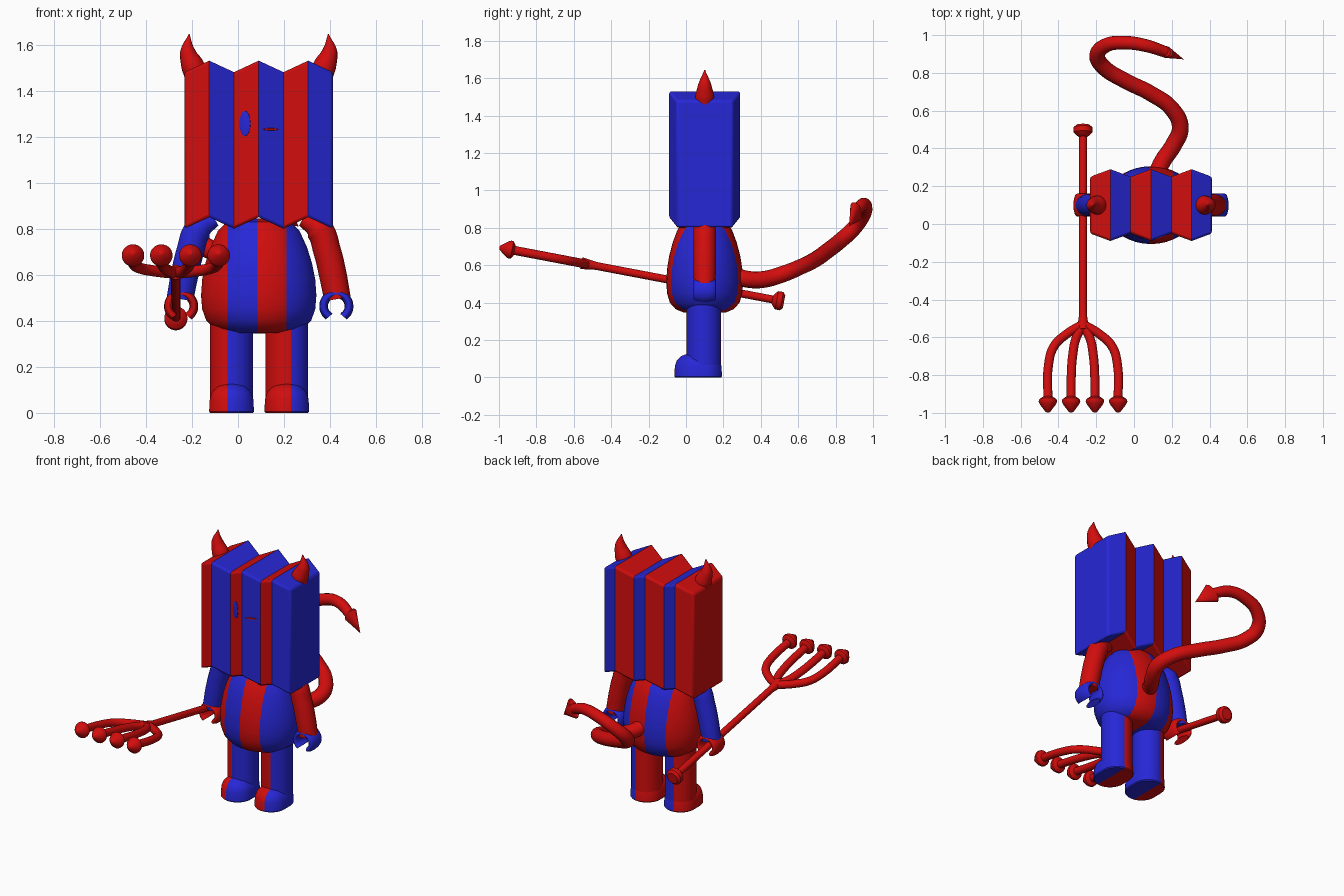
import bpy, bmesh
from math import pi, sin, cos, radians, atan2
from mathutils import Matrix, Vector

if "Cube" in bpy.data.objects:
    bpy.data.objects.remove(bpy.data.objects["Cube"])


def material(name, color):
    m = bpy.data.materials.new(name)
    m.use_nodes = True
    m.diffuse_color = color
    m.node_tree.nodes["Principled BSDF"].inputs["Base Color"].default_value = color
    return m


RED = material("red", (0.65, 0.004, 0.004, 1))
BLUE = material("blue", (0.02, 0.02, 0.68, 1))
CX, CY = 0.09, 0.1          # body axis


def smooth(ob, angle=40):
    bpy.ops.object.select_all(action='DESELECT')
    ob.select_set(True)
    bpy.context.view_layer.objects.active = ob
    bpy.ops.object.shade_smooth_by_angle(angle=radians(angle))


def finish(name, bm, mats, cuts=(), angle=40):
    """Turn a bmesh into an object, cutting alternating stripes along x."""
    for x in cuts:
        bmesh.ops.bisect_plane(bm, geom=bm.verts[:] + bm.edges[:] + bm.faces[:],
                               plane_co=(x, 0, 0), plane_no=(1, 0, 0))
    bmesh.ops.recalc_face_normals(bm, faces=bm.faces[:])
    if cuts:
        for f in bm.faces:
            f.material_index = sum(f.calc_center_median().x > x for x in cuts) % 2
    me = bpy.data.meshes.new(name)
    bm.to_mesh(me)
    bm.free()
    for m in mats:
        me.materials.append(m)
    ob = bpy.data.objects.new(name, me)
    bpy.context.collection.objects.link(ob)
    smooth(ob, angle)
    return ob


def lathe(profile, matrix, steps=32):
    """Revolve (radius, height) pairs about z, then place with a matrix."""
    bm = bmesh.new()
    vs = [bm.verts.new((r * cos(pi / steps), r * sin(pi / steps), z)) for r, z in profile]
    es = [bm.edges.new(p) for p in zip(vs, vs[1:])]
    bmesh.ops.spin(bm, geom=vs + es, cent=(0, 0, 0), axis=(0, 0, 1),
                   angle=2 * pi, steps=steps)
    bmesh.ops.remove_doubles(bm, verts=bm.verts[:], dist=0.0005)
    bm.transform(matrix)
    return bm


def tube(name, points, radii, mat, res=6):
    """Smooth tapered tube through the points."""
    cu = bpy.data.curves.new(name, 'CURVE')
    cu.dimensions = '3D'
    cu.bevel_depth = 1
    cu.bevel_resolution = res
    cu.resolution_u = 8
    cu.use_fill_caps = True
    sp = cu.splines.new('BEZIER')
    sp.bezier_points.add(len(points) - 1)
    for i, (bp, p) in enumerate(zip(sp.bezier_points, points)):
        bp.co = p
        bp.radius = radii[i] if isinstance(radii, (list, tuple)) else radii
        bp.handle_left_type = bp.handle_right_type = 'AUTO'
    cu.materials.append(mat)
    ob = bpy.data.objects.new(name, cu)
    bpy.context.collection.objects.link(ob)
    bpy.ops.object.select_all(action='DESELECT')
    ob.select_set(True)
    bpy.context.view_layer.objects.active = ob
    bpy.ops.object.convert(target='MESH')
    ob = bpy.context.view_layer.objects.active
    smooth(ob, 50)
    return ob


# Pleated head: alternating valley and ridge sections
bm = bmesh.new()
W = 0.645 / 6
X0 = CX - 3 * W
rings = []
for i in range(7):
    y, z = (0.19, 0.05) if i % 2 else (0.15, 0)
    rings.append([bm.verts.new((X0 + i * W, CY + sy * y, z + h))
                  for sy, h in ((-1, 0.8), (1, 0.8), (1, 1.48), (-1, 1.48))])
for i, (a, b) in enumerate(zip(rings, rings[1:])):
    for k in range(4):
        f = bm.faces.new((a[k], a[k - 1], b[k - 1], b[k]))
        f.material_index = i % 2
bm.faces.new(rings[0])
bm.faces.new(rings[-1]).material_index = 1
head = finish("head", bm, (RED, BLUE), angle=30)
bev = head.modifiers.new("soft_edges", 'BEVEL')
bev.width, bev.segments, bev.limit_method = 0.012, 2, 'ANGLE'
bev.angle_limit = radians(60)

# Face plates lying on the pleats
slope = atan2(0.04, W)


def plate(name, x, y, z, rx, rz, turn, mat):
    m = (Matrix.Translation((x, y, z)) @ Matrix.Rotation(turn, 4, 'Z')
         @ Matrix.Diagonal((rx, 1, rz, 1)) @ Matrix.Rotation(pi / 2, 4, 'X'))
    finish(name, lathe([(0, -0.004), (1, -0.004), (1, 0.003), (0.85, 0.005), (0, 0.005)], m),
           (mat,))


for side, x in (("right", 0.031), ("left", 0.261)):
    plate(side + "_eye", x, -0.067, 1.257, 0.025, 0.054, -slope, BLUE)
plate("mouth", 0.142, -0.071, 1.232, 0.035, 0.005, slope, RED)

# Striped torso
torso = [(0, .345), (.14, .348), (.19, .365), (.228, .40), (.246, .45), (.251, .51),
         (.246, .58), (.232, .65), (.21, .72), (.178, .79), (.14, .83), (0, .845)]
finish("torso", lathe(torso, Matrix.Translation((CX, CY, 0)) @ Matrix.Diagonal((1, .82, 1, 1)), 48),
       (RED, BLUE), (-0.045, 0.085, 0.21))

# Legs and feet
foot = [(0, 0), (.093, 0), (.098, .006), (.095, .06), (.085, .09), (.06, .115), (.03, .126), (0, .128)]
for side, x, cut in (("right", -0.028, -0.045), ("left", 0.212, 0.23)):
    at = Matrix.Translation((x, 0.095, 0))
    finish(side + "_leg", lathe([(0, .003), (.093, .003), (.093, .43), (0, .43)], at),
           (RED, BLUE), (cut,))
    bm = lathe(foot, Matrix.Identity(4))
    for v in bm.verts:                      # stretch into a rounded sole
        v.co.y += 0.0 if v.co.y > 0 else -0.06
    bm.transform(at)
    finish(side + "_foot", bm, (RED, BLUE), (cut,))

# Arms, clasping hands and horns on both sides
for side, s, arm_mat, hand_mat in (("left", 1, RED, BLUE), ("right", -1, BLUE, RED)):
    def P(dx, z):
        return (CX + s * dx, CY, z)
    tube(side + "_arm", [P(.19, .84), P(.26, .80), P(.298, .70), P(.322, .60), P(.342, .495)],
         [.03, .06, .06, .06, .058], arm_mat)
    arc = [radians(-55 + 29 * k) for k in range(11)]
    hand = tube(side + "_hand", [P(.337 + .055 * cos(a), .463 + .055 * sin(a)) for a in arc],
                .019, hand_mat, 4)
    for v in hand.data.vertices:            # widen the clasp front to back
        v.co.y = CY + (v.co.y - CY) * 3.2
    tube(side + "_horn", [P(.265, 1.46), P(.29, 1.515), P(.308, 1.57), P(.302, 1.645)],
         [.055, .049, .034, .002], RED)

# Tail with an arrow tip
tail = [(.11, .24, .55), (.15, .33, .525), (.21, .42, .525), (.245, .51, .55), (.2, .61, .59),
        (.09, .69, .63), (-.05, .76, .68), (-.16, .83, .735), (-.195, .89, .79),
        (-.15, .945, .86), (-.05, .96, .91), (.06, .945, .925), (.17, .91, .885)]
tube("tail", tail, [.045] * 4 + [.042] * 5 + [.038, .036, .034, .03], RED)
aim = Vector((.11, -.045, -.09)).normalized()
arrow = [(0, 0), (.055, -.005), (.062, .005), (.03, .07), (0, .135)]
flat = aim.cross((0, 0, 1)).normalized()
wide = flat.cross(aim)
basis = Matrix((flat * 0.5, wide, aim)).transposed().to_4x4()
finish("tail_tip", lathe(arrow, Matrix.Translation((.165, .912, .89)) @ basis), (RED,))

# Pitchfork
FX = -0.27


def fork(dx, y):
    return Vector((FX + dx, y, 0.505 - 0.19 * y))


tube("fork_shaft", [fork(0, .48), fork(0, 0), fork(0, -.48), fork(0, -.56)],
     [.021, .021, .021, .032], RED)
turn = Vector((0, -1, .19)).to_track_quat('Z', 'Y').to_matrix().to_4x4()
knob = [(0, -.035), (.035, -.035), (.05, -.022), (.05, .005), (.035, .02), (.02, .03), (0, .03)]
finish("fork_knob", lathe(knob, Matrix.Translation(fork(0, .49)) @ turn), (RED,))
tip = [(0, -.005), (.03, -.005), (.047, .008), (.049, .02), (.042, .034), (.012, .074), (0, .078)]
for s, side in ((-1, "right"), (1, "left")):
    paths = {"outer": [(0, -.53), (.09, -.585), (.155, -.65), (.183, -.75), (.186, -.93)],
             "inner": [(0, -.54), (.035, -.6), (.055, -.7), (.062, -.8), (.063, -.93)]}
    for kind, path in paths.items():
        tube(f"{side}_{kind}_tine", [fork(s * dx, y) for dx, y in path], .024, RED)
        end = fork(s * path[-1][0], -.922)
        finish(f"{side}_{kind}_tine_tip", lathe(tip, Matrix.Translation(end) @ turn), (RED,))
